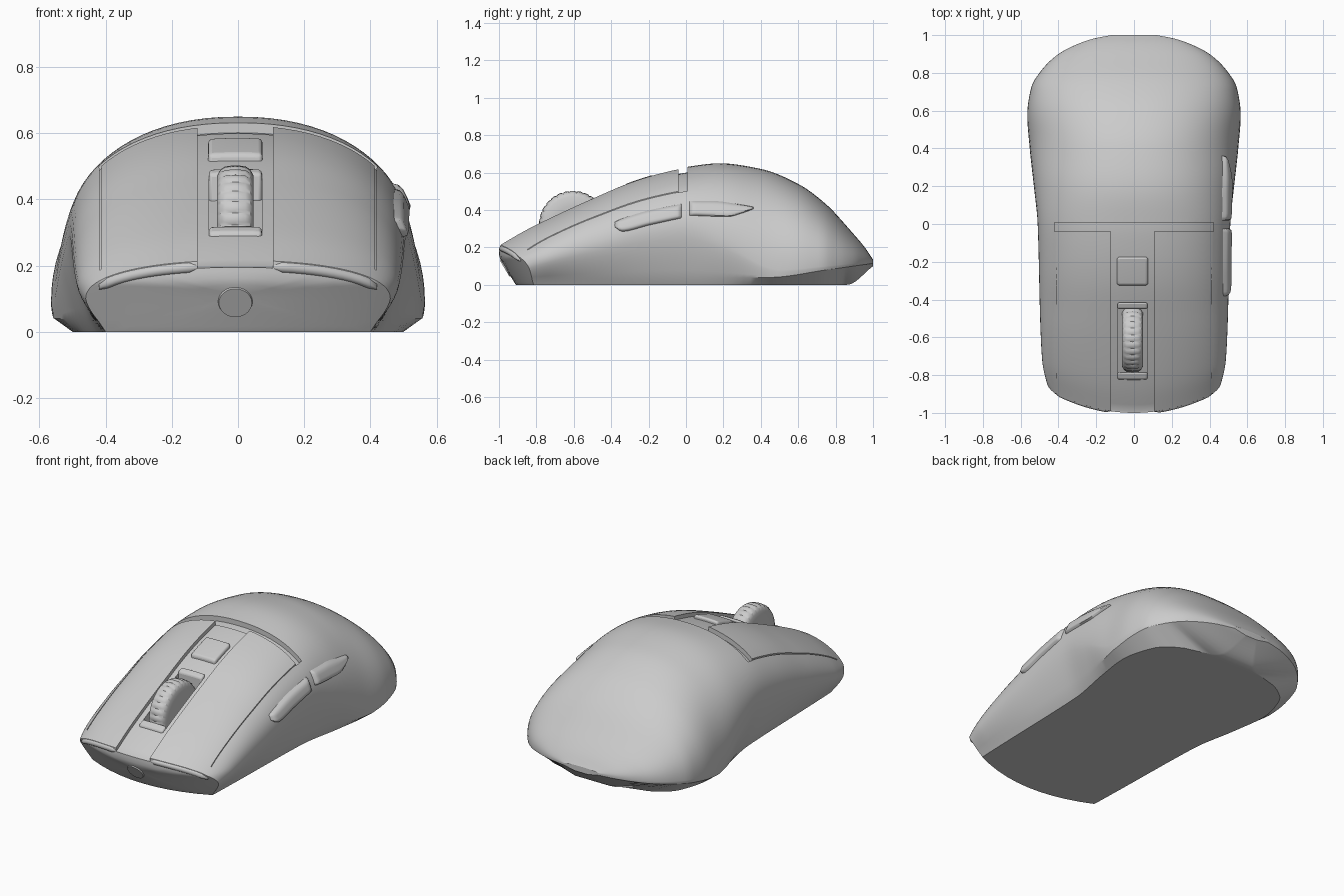
import bpy, bmesh, math
from mathutils import Vector, Matrix

if "Cube" in bpy.data.objects:
    bpy.data.objects.remove(bpy.data.objects["Cube"])

grey = bpy.data.materials.new("matte_grey")
grey.use_nodes = True
grey.diffuse_color = (0.6, 0.6, 0.6, 1)
grey.node_tree.nodes["Principled BSDF"].inputs["Base Color"].default_value = (0.6, 0.6, 0.6, 1)


def curve(pts):
    """Monotone smooth interpolation through (position, value) pairs."""
    sl = [(b[1] - a[1]) / (b[0] - a[0]) for a, b in zip(pts, pts[1:])]
    tan = [sl[0]] + [2 * p * q / (p + q) if p * q > 0 else 0 for p, q in zip(sl, sl[1:])] + [sl[-1]]

    def f(t):
        t = min(max(t, pts[0][0]), pts[-1][0])
        i = max(k for k in range(len(sl)) if pts[k][0] <= t)
        h = pts[i + 1][0] - pts[i][0]
        u = (t - pts[i][0]) / h
        return ((1 + 2 * u) * (1 - u) ** 2 * pts[i][1] + u * (1 - u) ** 2 * h * tan[i]
                + u * u * (3 - 2 * u) * pts[i + 1][1] + u * u * (u - 1) * h * tan[i + 1])
    return f


# Body profiles along the length
top_h = curve([(-1, .215), (-.87, .29), (-.75, .35), (-.5, .465), (-.3, .55), (-.15, .597), (0, .63),
               (.18, .65), (.4, .62), (.6, .54), (.75, .43), (.88, .29), (.96, .195), (1, .135)])
mid_w = curve([(-1, .46), (-.8, .485), (-.5, .497), (0, .51), (.2, .53), (.4, .552), (.58, .565),
               (.72, .545), (.82, .485), (.9, .4), (.95, .305), (.98, .22), (1, .12)])
mid_z = curve([(-1, .1), (-.5, .2), (-.2, .27), (0, .29), (.2, .22), (.5, .08), (.75, .1), (1, .125)])
low_w = curve([(-1, .42), (-.5, .43), (0, .445), (.2, .48), (.4, .54), (.5, .56)])
low_z = curve([(-1, .03), (.45, .04), (.75, .08), (1, .115)])
base_w = curve([(-1, .4), (-.5, .41), (0, .425), (.3, .475), (.5, .5), (.7, .45), (.8, .34), (.86, .15), (1, .04)])
base_z = curve([(-1, 0), (.86, 0), (1, .1)])
POW = 2.2


def warp(t, x, z):
    """Bow the nose in plan and rake it back toward the base."""
    w = min(max((-.5 - t) / .5, 0), 1) ** 1.5
    return Vector((x, t + w * (.12 * (x / .45) ** 2 + .6 * max(0, .15 - z)), z))


def top_z(t, x):
    k = min(abs(x) / mid_w(t), 1)
    return mid_z(t) + (top_h(t) - mid_z(t)) * (1 - k ** POW) ** (1 / POW)


def side_x(t, z):
    k = min(max((z - mid_z(t)) / (top_h(t) - mid_z(t)), 0), 1)
    return mid_w(t) * (1 - k ** POW) ** (1 / POW)


def section(t):
    """Closed outline: base, chamfer, flank, dome, then mirrored."""
    m, zm, zb, zc = mid_w(t), mid_z(t), base_z(t), low_z(t)
    c = low_w(t) if t < .5 else min(low_w(t), m * .992)
    half = [(base_w(t) * i / 5, zb) for i in range(1, 6)]
    for i in range(6):
        u = i / 6
        half.append((c + (m - c) * (1 - (1 - u) ** 1.5), zc + (zm - zc) * u))
    for i in range(20):
        a = math.pi / 2 * i / 20
        half.append((m * math.cos(a) ** (2 / POW), zm + (top_h(t) - zm) * math.sin(a) ** (2 / POW)))
    return [(0, zb)] + half + [(0, top_h(t))] + [(-x, z) for x, z in reversed(half)]


def finish(bm, name, angle=35):
    bmesh.ops.recalc_face_normals(bm, faces=bm.faces)
    me = bpy.data.meshes.new(name)
    bm.to_mesh(me)
    bm.free()
    me.materials.append(grey)
    ob = bpy.data.objects.new(name, me)
    bpy.context.collection.objects.link(ob)
    if angle:
        smooth(ob, angle)
    return ob


def smooth(ob, angle):
    bpy.ops.object.select_all(action='DESELECT')
    ob.select_set(True)
    bpy.context.view_layer.objects.active = ob
    bpy.ops.object.shade_smooth_by_angle(angle=math.radians(angle))


def loft(name, rings, angle=35):
    bm = bmesh.new()
    rows = [[bm.verts.new(p) for p in r] for r in rings]
    n = len(rows[0])
    for a, b in zip(rows, rows[1:]):
        for i in range(n):
            bm.faces.new((a[i], a[(i + 1) % n], b[(i + 1) % n], b[i]))
    bm.faces.new(rows[0])
    bm.faces.new(rows[-1])
    return finish(bm, name, angle)


# Body shell with a gently rounded nose
rings = []
for s in (.1, .3, .5, .7, .85, .96):
    rings.append([warp(-1, x * s, .11 + (z - .11) * s) for x, z in section(-1)])
for i in range(1, 81):
    t = -math.cos(math.pi * i / 80)
    rings.append([warp(t, x, z) for x, z in section(t)])
body = loft("body_shell", rings, None)


def slab(name, x0, x1, t0, t1, low, high, nx=10, nt=30, angle=None):
    """Solid that follows the top surface between two offsets."""
    bm = bmesh.new()
    bmesh.ops.create_grid(bm, x_segments=nx, y_segments=nt, size=1)
    for v in bm.verts:
        x, t = x0 + (x1 - x0) * (v.co.x + 1) / 2, t0 + (t1 - t0) * (v.co.y + 1) / 2
        z = top_z(t, x)
        v.co = warp(t, x, z) + Vector((0, 0, low))
    geo = bmesh.ops.extrude_face_region(bm, geom=bm.faces[:])["geom"]
    for v in geo:
        if isinstance(v, bmesh.types.BMVert):
            v.co.z += high - low
    return finish(bm, name, angle)


# Centre channel, cross groove, wheel slot and panel seams
cutters = [slab("channel_cutter", -.122, .106, -1.1, -.02, -.024, .15),
           slab("groove_cutter", -.42, .42, -.04, .008, -.03, .15, 24, 4),
           slab("slot_cutter", -.088, .072, -.82, -.42, -.09, .15),
           slab("left_seam_cutter", .413, .419, -.93, -.02, -.008, .1, 2),
           slab("right_seam_cutter", -.419, -.413, -.93, -.02, -.008, .1, 2)]
bpy.context.view_layer.objects.active = body
for c in cutters:
    c.hide_render = True
    mod = body.modifiers.new("cut", 'BOOLEAN')
    mod.operation, mod.solver, mod.object = 'DIFFERENCE', 'EXACT', c
    bpy.ops.object.modifier_apply(modifier=mod.name)
for c in cutters:
    bpy.data.objects.remove(c)
smooth(body, 30)


def bevel(ob, width):
    mod = ob.modifiers.new("round", 'BEVEL')
    mod.width, mod.segments = width, 3
    mod.limit_method, mod.angle_limit = 'ANGLE', math.radians(50)


# Small button behind the wheel, and low bridges at both slot ends
bevel(slab("mode_button", -.09, .074, -.325, -.175, -.05, -.002, 6, 6, 35), .012)
bevel(slab("slot_rear_rim", -.088, .072, -.45, -.415, -.1, -.008, 6, 3, 35), .01)
bevel(slab("slot_front_rim", -.088, .072, -.825, -.785, -.1, -.012, 6, 3, 35), .01)

# Ribbed scroll wheel
prof = [(-.055, .1), (-.055, .15), (-.045, .168), (-.03, .178), (0, .181), (.03, .178), (.045, .168), (.055, .15), (.055, .1)]
wheel_rings = []
for x, r in prof:
    ring = []
    for i in range(120):
        a = 2 * math.pi * i / 120
        rr = r - (.005 if i % 4 < 1 and abs(x) < .04 else 0)
        ring.append((x - .008, -.605 + rr * math.cos(a), .322 + rr * math.sin(a)))
    wheel_rings.append(ring)
loft("scroll_wheel", wheel_rings)


# Rounded front lips of the two main buttons
def lip(name, x0, x1):
    rows = []
    for i in range(13):
        x = x0 + (x1 - x0) * i / 12
        c = warp(-1, x, top_z(-1, x)) + Vector((0, .008, -.017))
        r = .017 if 0 < i < 12 else .009
        rows.append([c + Vector((0, r * math.cos(a * math.pi / 6), r * math.sin(a * math.pi / 6))) for a in range(12)])
    loft(name, rows, 50)


lip("left_button_lip", .108, .42)
lip("right_button_lip", -.124, -.42)


# Thumb buttons on the left flank
def thumb(name, low, high, y0, y1):
    lo, hi = curve(low), curve(high)
    bm = bmesh.new()
    nu, nv = 24, 8
    bmesh.ops.create_grid(bm, x_segments=nu, y_segments=nv, size=1)
    for v in bm.verts:
        u, w = v.co.x, v.co.y
        y = y0 + (y1 - y0) * (u + 1) / 2
        z = lo(y) + (hi(y) - lo(y)) * (w + 1) / 2
        edge = max(abs(u), abs(w))
        lift = -.02 if edge > .99 else (.014 if abs(u) > .9 or abs(w) > .7 else .02)
        v.co = (side_x(y, z) + lift, y, z)
    finish(bm, name, 60)


thumb("front_thumb_button", [(-.39, .315), (-.34, .28), (-.2, .312), (-.02, .352)],
      [(-.39, .335), (-.34, .36), (-.2, .405), (-.02, .44)], -.39, -.015)
thumb("rear_thumb_button", [(.01, .365), (.22, .358), (.3, .38), (.37, .41)],
      [(.01, .455), (.15, .455), (.3, .432), (.37, .415)], .01, .37)

# Round port cover on the nose
bm = bmesh.new()
spin = Vector((0, -1, -.6)).to_track_quat('Z', 'Y').to_matrix().to_4x4()
bmesh.ops.create_cone(bm, cap_ends=True, segments=40, radius1=.053, radius2=.05, depth=.012,
                      matrix=Matrix.Translation((-.008, -.964, .09)) @ spin)
finish(bm, "port_cover")
